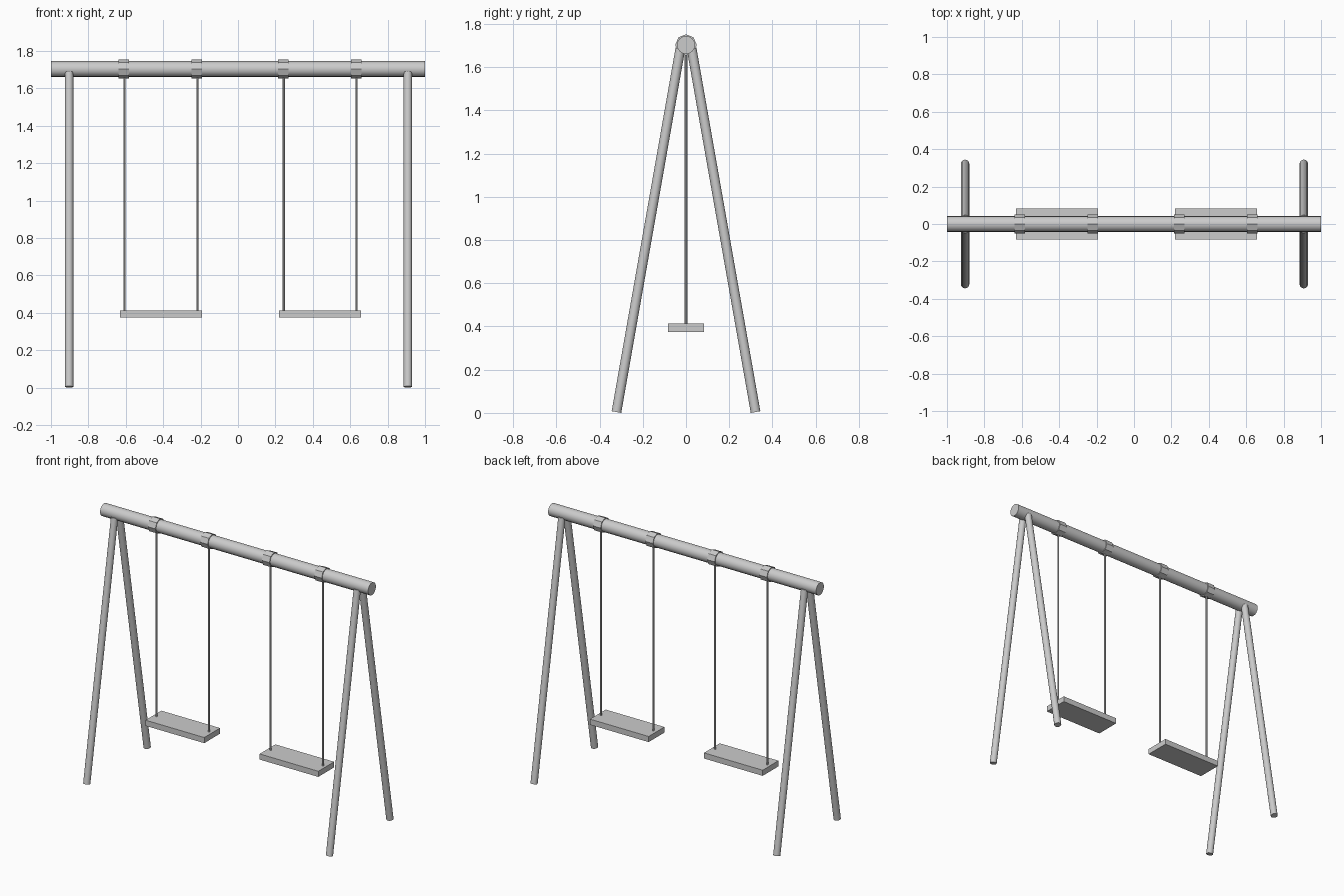
import bpy
import math
from mathutils import Vector

if "Cube" in bpy.data.objects:
    bpy.data.objects.remove(bpy.data.objects["Cube"])


def rod(name, a, b, radius, sides, smooth=True, turn=0.0):
    """Capped cylinder running from point a to point b."""
    a, b = Vector(a), Vector(b)
    d = b - a
    bpy.ops.mesh.primitive_cylinder_add(vertices=sides, radius=radius,
                                        depth=d.length, location=(a + b) / 2)
    ob = bpy.context.object
    ob.name = name
    ob.rotation_euler = d.to_track_quat('Z', 'Y').to_euler()
    if turn:
        ob.rotation_euler.rotate_axis('Z', turn)
    if smooth:
        bpy.ops.object.shade_smooth_by_angle(angle=math.radians(40))
    return ob


def box(name, center, size):
    bpy.ops.mesh.primitive_cube_add(size=1, location=center)
    ob = bpy.context.object
    ob.name = name
    ob.scale = size
    bpy.ops.object.transform_apply(location=False, rotation=False, scale=True)
    return ob


BEAM_Z = 1.703

# Top beam
rod("top_beam", (-1, 0, BEAM_Z), (1, 0, BEAM_Z), 0.042, 16)

# Splayed legs, one pair at each end
for side, x in (("left", -0.903), ("right", 0.908)):
    for face, s in (("front", -1), ("back", 1)):
        rod(f"{side}_{face}_leg", (x, s * 0.322, 0.004),
            (x, s * 0.026, 1.687), 0.0225, 16)

# Swings: seat board, two ropes and two beam collars each
for side, cx in (("left", -0.412), ("right", 0.439)):
    box(f"{side}_seat", (cx, 0, 0.394), (0.438, 0.168, 0.038))
    for end, s in (("outer", -1), ("inner", 1)):
        x = cx + s * 0.195
        rod(f"{side}_{end}_rope", (x, 0, 0.39), (x, 0, 1.68), 0.006, 8)
        c = x - 0.003
        rod(f"{side}_{end}_collar", (c - 0.028, 0, BEAM_Z),
            (c + 0.028, 0, BEAM_Z), 0.05, 8, smooth=False)
